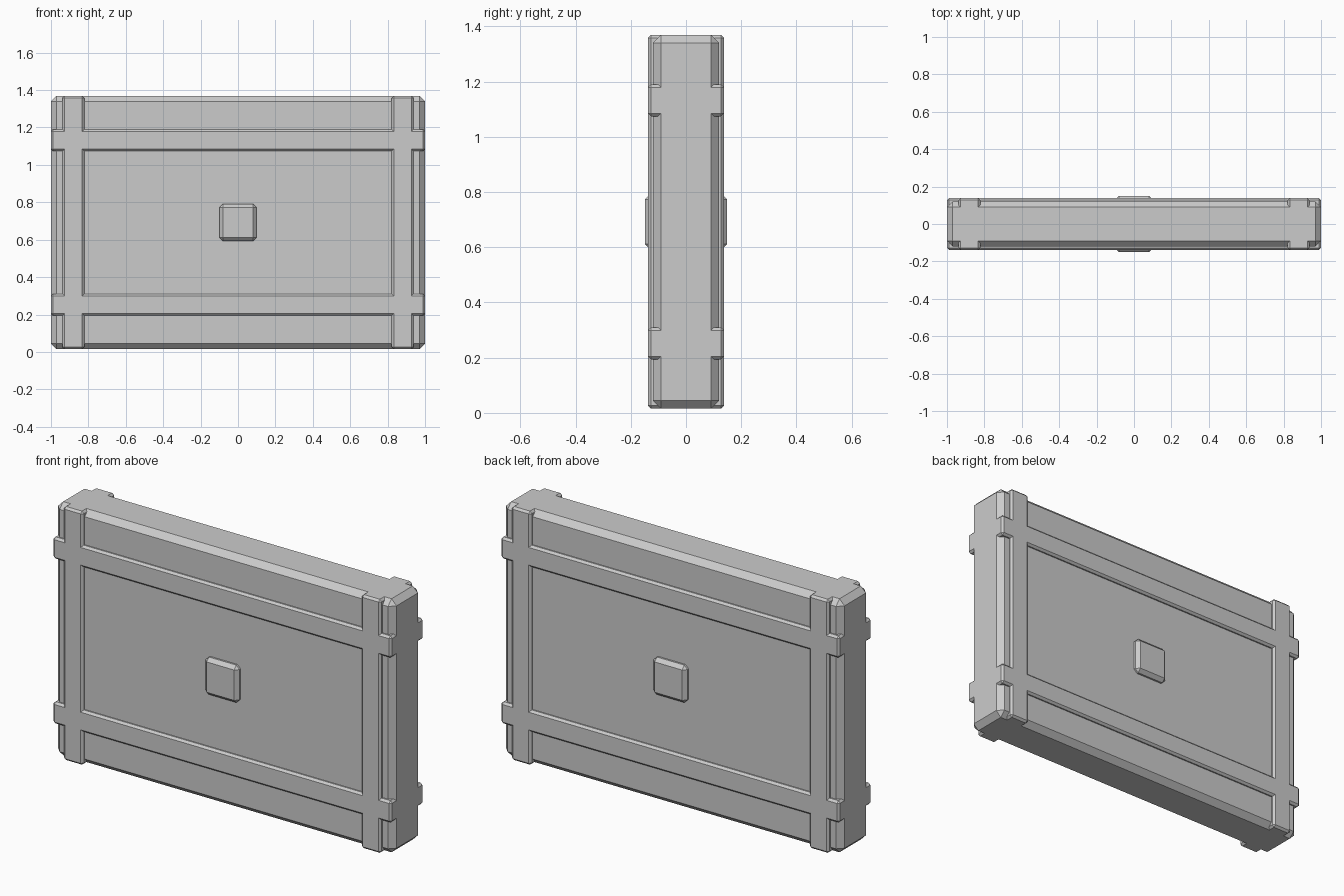
import bpy, bmesh

if "Cube" in bpy.data.objects:
    bpy.data.objects.remove(bpy.data.objects["Cube"])

ZC = 0.692          # height of the panel centre
HALF_H = 0.677      # half height of the panel
RIM = 0.138         # half depth of the raised straps


def bevelled_box(name, centre, size, bevel):
    bm = bmesh.new()
    bmesh.ops.create_cube(bm, size=1)
    for v in bm.verts:
        v.co = [c + s * k for c, s, k in zip(centre, size, v.co)]
    bmesh.ops.bevel(bm, geom=bm.edges[:], offset=bevel, segments=1,
                    affect='EDGES', profile=0.5)
    bmesh.ops.recalc_face_normals(bm, faces=bm.faces[:])
    mesh = bpy.data.meshes.new(name)
    bm.to_mesh(mesh)
    bm.free()
    obj = bpy.data.objects.new(name, mesh)
    bpy.context.collection.objects.link(obj)
    return obj


# Main slab with chamfered edges
slab = bevelled_box("panel", (0, 0, ZC), (2, 0.24, 2 * HALF_H), 0.03)

# Straps run through the slab, so they stand proud on front and back
straps = []
for s, side, level in ((-1, "left", "lower"), (1, "right", "upper")):
    straps.append(bevelled_box(side + "_strap", (s * 0.88, 0, ZC),
                               (0.116, 2 * RIM, 2 * HALF_H), 0.011))
    straps.append(bevelled_box(level + "_strap", (0, 0, ZC + s * 0.44),
                               (2, 2 * RIM, 0.116), 0.011))

# Fuse the straps into the slab so flush faces merge
for strap in straps:
    mod = slab.modifiers.new("join_" + strap.name, 'BOOLEAN')
    mod.operation = 'UNION'
    mod.solver = 'EXACT'
    mod.object = strap
deps = bpy.context.evaluated_depsgraph_get()
fused = bpy.data.meshes.new_from_object(slab.evaluated_get(deps))
slab.modifiers.clear()
slab.data = fused
for strap in straps:
    bpy.data.objects.remove(strap)

# Square stud in the middle of both faces
bevelled_box("centre_stud", (0, 0, ZC), (0.2, 0.298, 0.2), 0.019)
